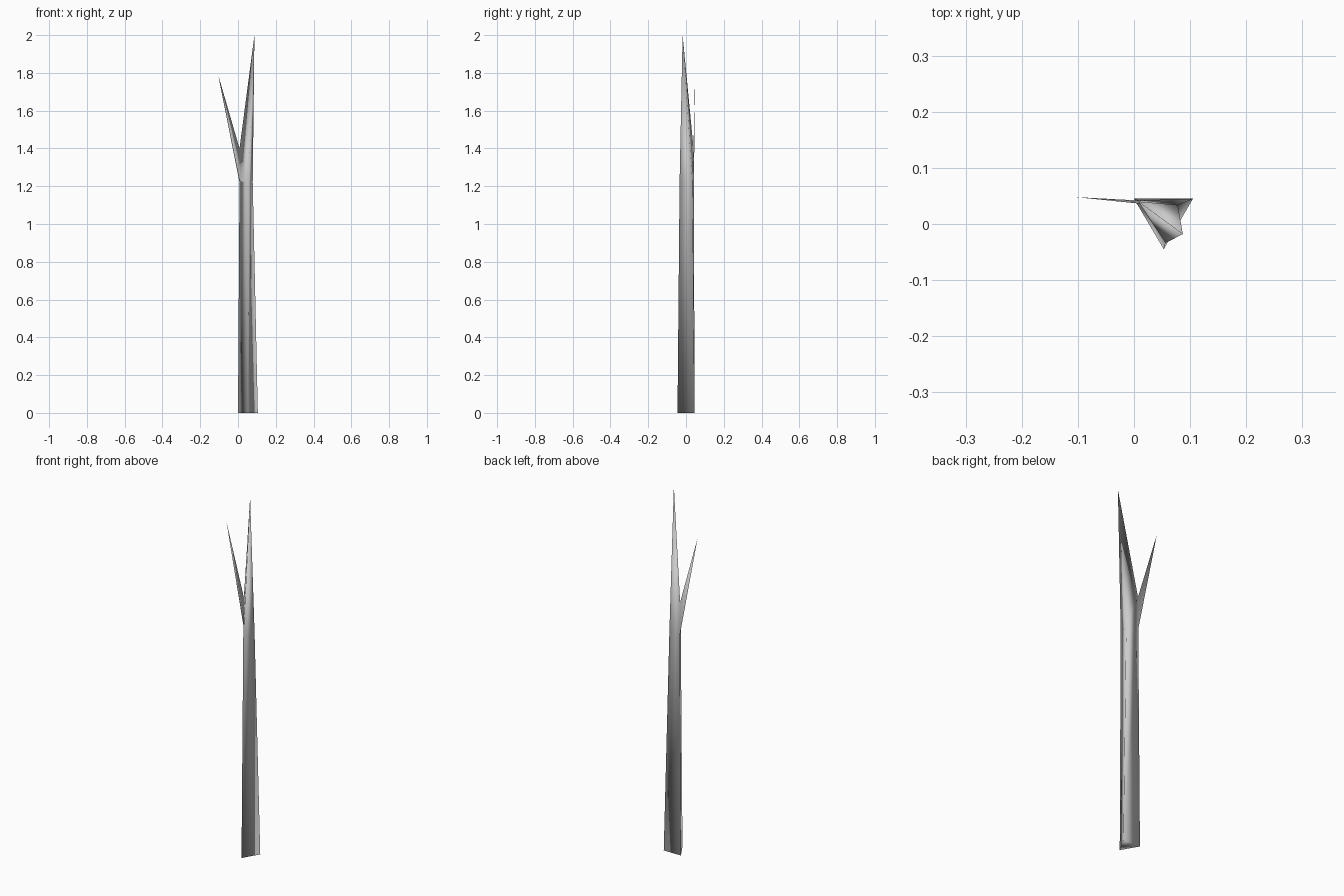
import bpy, bmesh

if "Cube" in bpy.data.objects:
    bpy.data.objects.remove(bpy.data.objects["Cube"])

# Bare three-sided trunk, tapering to a tip, with one thin side branch
bm = bmesh.new()
V = lambda *p: bm.verts.new(p)

# Trunk rings: left-back, front, right-back
base = [V(0, .045, 0), V(.053, -.045, 0), V(.105, .045, 0)]
mid = [V(.008, .042, 1.22), V(.056, -.034, 1.22), V(.078, .034, 1.22)]
tip = V(.087, -.018, 2)

# Fork of the branch: crotch above, small ridge on the front side
crotch = V(.008, .040, 1.40)
ridge = V(.013, .036, 1.235)
branch_tip = V(-.105, .048, 1.79)

faces = [base[::-1]]
for i in range(3):
    j = (i + 1) % 3
    faces += [(base[i], base[j], mid[j]), (base[i], mid[j], mid[i])]

# Upper trunk
faces += [(mid[0], mid[1], ridge), (ridge, mid[1], crotch),
          (crotch, mid[1], tip), (mid[1], mid[2], tip),
          (mid[2], crotch, tip), (mid[2], mid[0], crotch)]

# Branch
faces += [(mid[0], ridge, branch_tip), (ridge, crotch, branch_tip),
          (crotch, mid[0], branch_tip)]
for f in faces:
    bm.faces.new(f)
bmesh.ops.recalc_face_normals(bm, faces=bm.faces)

mesh = bpy.data.meshes.new("tree_trunk")
bm.to_mesh(mesh)
bm.free()
mesh.shade_smooth()
trunk = bpy.data.objects.new("tree_trunk", mesh)
bpy.context.collection.objects.link(trunk)
